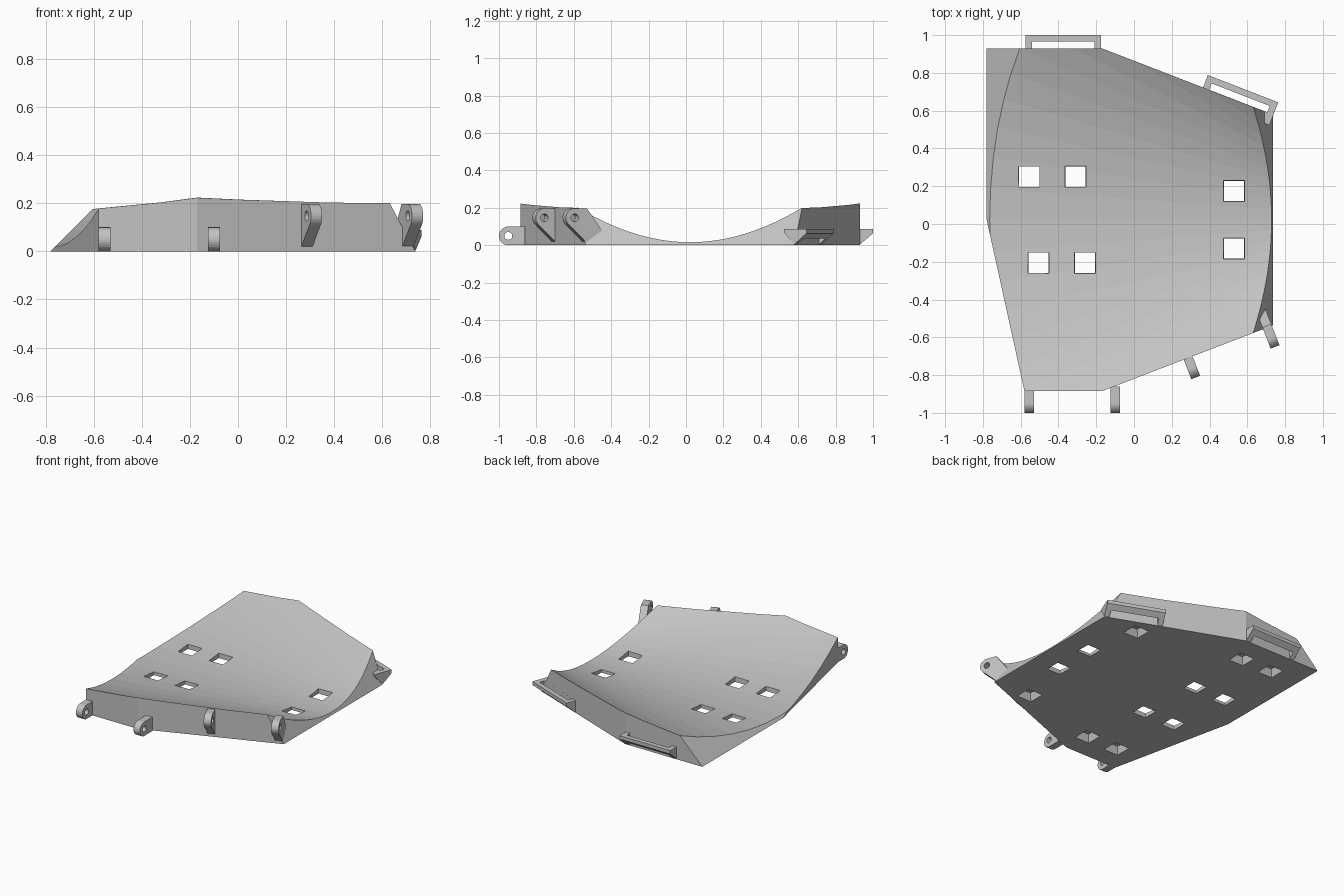
import bpy, bmesh, math
from mathutils import Vector

if "Cube" in bpy.data.objects:
    bpy.data.objects.remove(bpy.data.objects["Cube"])

grey = bpy.data.materials.new("plain grey")
grey.use_nodes = True
grey.diffuse_color = (0.55, 0.55, 0.55, 1)
grey.node_tree.nodes["Principled BSDF"].inputs["Base Color"].default_value = (0.55, 0.55, 0.55, 1)

Y0 = 0.022      # symmetry line of the dished surface
FLOOR = 0.016   # thinnest point of the plate


def loft(name, ring_a, ring_b, slopes=()):
    """Closed solid between two matching rings, trimmed by (point, normal) planes."""
    bm = bmesh.new()
    a = [bm.verts.new(p) for p in ring_a]
    b = [bm.verts.new(p) for p in ring_b]
    bm.faces.new(a)
    bm.faces.new(b)
    for i in range(len(a)):
        j = (i + 1) % len(a)
        bm.faces.new((a[i], a[j], b[j], b[i]))
    bmesh.ops.recalc_face_normals(bm, faces=bm.faces)
    for point, normal in slopes:
        geom = bm.verts[:] + bm.edges[:] + bm.faces[:]
        bmesh.ops.bisect_plane(bm, geom=geom, plane_co=point, plane_no=normal, clear_outer=True)
        bmesh.ops.holes_fill(bm, edges=[e for e in bm.edges if e.is_boundary])
    bmesh.ops.recalc_face_normals(bm, faces=bm.faces)
    mesh = bpy.data.meshes.new(name)
    bm.to_mesh(mesh)
    bm.free()
    mesh.materials.append(grey)
    obj = bpy.data.objects.new(name, mesh)
    bpy.context.scene.collection.objects.link(obj)
    return obj


def cut(obj, cutter):
    """Subtract the cutter, bake the result and drop the cutter."""
    mod = obj.modifiers.new("cut", 'BOOLEAN')
    mod.operation, mod.solver, mod.object = 'DIFFERENCE', 'EXACT', cutter
    bpy.context.view_layer.update()
    graph = bpy.context.evaluated_depsgraph_get()
    mesh = bpy.data.meshes.new_from_object(obj.evaluated_get(graph))
    obj.modifiers.clear()
    obj.data = mesh
    bpy.data.objects.remove(cutter)


def square(x, y, z, size):
    h = size / 2
    return [(x + i * h, y + j * h, z) for i, j in ((-1, -1), (1, -1), (1, 1), (-1, 1))]


def wall_prism(name, profile, root, normal, lo, hi):
    """Extrude an (outward, up) profile along the wall that faces normal."""
    n = Vector((*normal, 0)).normalized()
    t = Vector((-n.y, n.x, 0))
    ring = lambda w: [Vector((*root, 0)) + n * d + t * w + Vector((0, 0, z)) for d, z in profile]
    return loft(name, ring(lo), ring(hi))


def circle(d, z, r, start, end, steps):
    return [(d + r * math.cos(math.radians(start + (end - start) * i / steps)),
             z + r * math.sin(math.radians(start + (end - start) * i / steps)))
            for i in range(steps + 1)]


# Plate body: straight-walled outline with sloped left and right ends
outline = [(-0.78, 0.93), (-0.78, Y0), (-0.58, -0.885), (-0.17, -0.885),
           (0.74, -0.535), (0.74, 0.578), (-0.17, 0.93)]
plate = loft("plate", [(x, y, 0) for x, y in outline], [(x, y, 0.24) for x, y in outline],
             slopes=[((-0.78, 0, 0), (-1, 0, 1)), ((0.737, 0, 0), (1, 0, 0.53))])


# Dished top: faceted cone whose radius shrinks towards +x
def dish_ring(x, steps=24):
    r = 1.88 - 1.29 * x
    return [(x, Y0 + r * math.sin(a), FLOOR + r * (1 - math.cos(a)))
            for a in (math.radians(-40 + 80 * i / steps) for i in range(steps + 1))]


cut(plate, loft("dish_cutter", dish_ring(-1), dish_ring(1)))

# Through holes in the thin middle
for x, y in ((-0.555, 0.25), (-0.31, 0.25), (-0.505, -0.205), (-0.26, -0.205),
             (0.53, 0.175), (0.53, -0.13)):
    cut(plate, loft("hole_cutter", square(x, y, -0.02, 0.104), square(x, y, 0.12, 0.124)))

# Blind tapered pockets under the thick edges
for x, y in ((0.45, 0.56), (0.45, -0.52), (-0.55, 0.727), (-0.305, 0.727),
             (-0.43, -0.69), (-0.185, -0.69)):
    cut(plate, loft("pocket_cutter", square(x, y, -0.01, 0.12), square(x, y, 0.055, 0.09)))

SLANT = 0.31 / 0.8  # run of the angled side walls


def lug(name, profile, eye, root, normal):
    obj = wall_prism(name, profile, root, normal, -0.025, 0.025)
    ring = circle(*eye, 0.021, 0, 345, 23)
    cut(obj, wall_prism("eye_cutter", ring, root, normal, -0.1, 0.1))


# Low hinge lugs on the straight front wall
low = circle(0.065, 0.05, 0.05, -90, 90, 14) + [(-0.025, 0.1), (-0.025, 0)]
for side, x in (("left", -0.1), ("right", -0.555)):
    lug("front_lug_" + side, low, (0.065, 0.05), (x, -0.885), (0, -1))

# Raised hinge lugs on the angled front wall, with a sloping underside
high = circle(0.06, 0.147, 0.05, -45, 90, 12) + [(-0.01, 0.197), (-0.11, 0.06), (-0.01, 0.012)]
for side, root in (("inner", (0.287, -0.71)), ("outer", (0.707, -0.548))):
    lug("angled_lug_" + side, high, (0.06, 0.147), root, (SLANT, -1))

# Slotted brackets on the back walls
bracket = [(0, 0.004), (0.07, 0.064), (0.07, 0.088), (-0.06, 0.088), (-0.06, 0.07)]
slot = [(0, -0.05), (0.036, -0.05), (0.036, 0.15), (0, 0.15)]
for side, root, normal in (("straight", (-0.375, 0.93), (0, 1)),
                           ("angled", (0.552, 0.651), (SLANT, 1))):
    obj = wall_prism("back_bracket_" + side, bracket, root, normal, -0.2, 0.2)
    cut(obj, wall_prism("slot_cutter", slot, root, normal, -0.165, 0.165))
